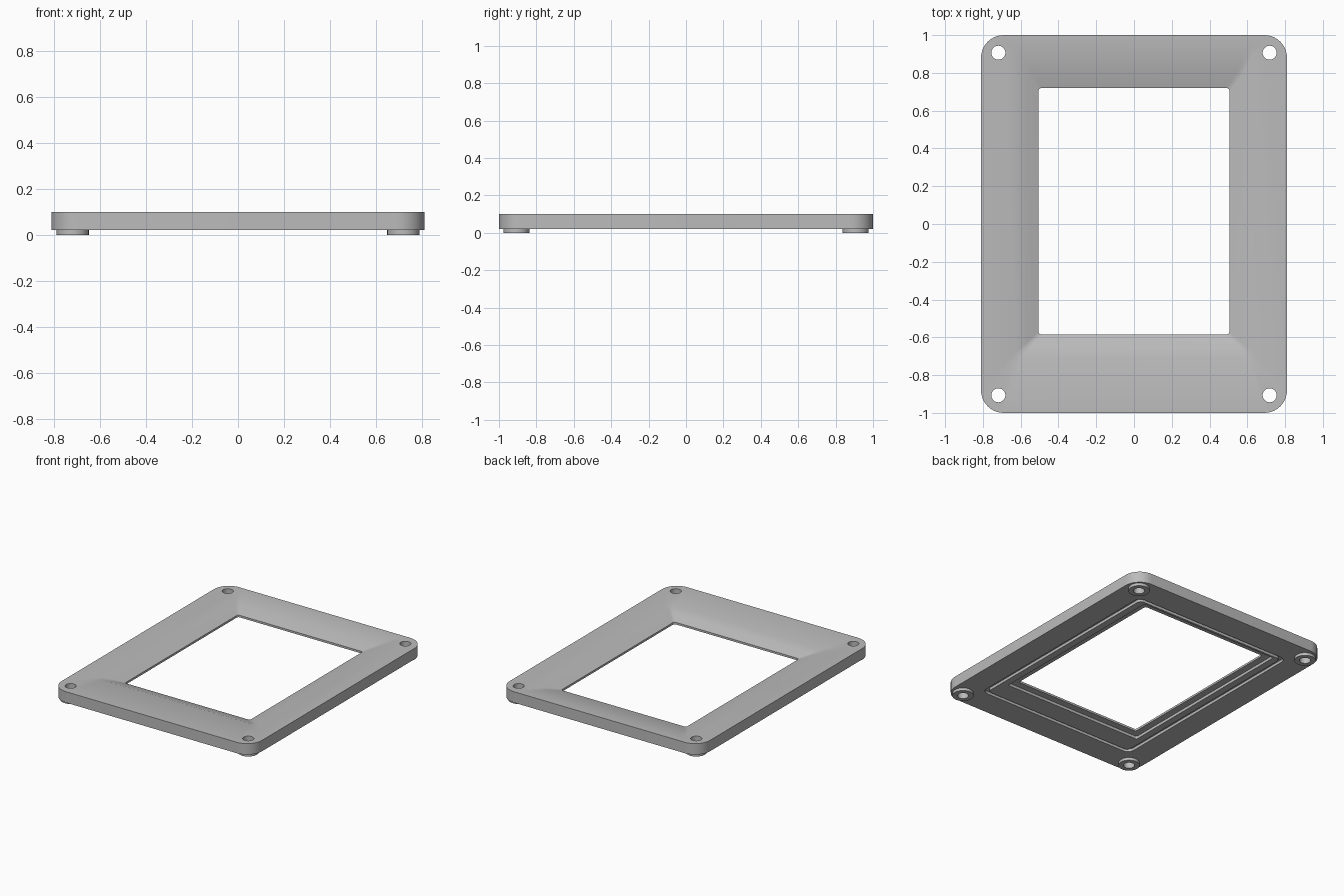
import bpy, bmesh, math

cube = bpy.data.objects.get("Cube")
if cube:
    bpy.data.objects.remove(cube, do_unlink=True)

GREY = (0.5, 0.5, 0.5, 1)
mat = bpy.data.materials.new("matte grey")
mat.use_nodes = True
mat.diffuse_color = GREY
mat.node_tree.nodes["Principled BSDF"].inputs["Base Color"].default_value = GREY


def make_object(name, bm):
    bmesh.ops.recalc_face_normals(bm, faces=bm.faces)
    mesh = bpy.data.meshes.new(name)
    bm.to_mesh(mesh)
    bm.free()
    mesh.materials.append(mat)
    obj = bpy.data.objects.new(name, mesh)
    bpy.context.collection.objects.link(obj)
    return obj


def rounded_ring(bm, half_x, front, back, radius, z, steps=10):
    """Loop of vertices around a rounded rectangle."""
    corners = [(1, back), (-1, back), (-1, front), (1, front)]
    ring = []
    for i, (sx, y) in enumerate(corners):
        cx = sx * (half_x - radius)
        cy = y - radius if y == back else y + radius
        for k in range(steps + 1):
            a = (i + k / steps) * math.pi / 2
            ring.append(bm.verts.new((cx + radius * math.cos(a), cy + radius * math.sin(a), z)))
    return ring


def circle_ring(bm, x, y, radius, z, sides=32):
    step = 2 * math.pi / sides
    return [bm.verts.new((x + radius * math.cos(i * step), y + radius * math.sin(i * step), z))
            for i in range(sides)]


def bridge(bm, a, b):
    n = len(a)
    for i in range(n):
        j = (i + 1) % n
        bm.faces.new((a[i], a[j], b[j], b[i]))


def smooth(obj):
    bpy.ops.object.select_all(action='DESELECT')
    obj.select_set(True)
    bpy.context.view_layer.objects.active = obj
    bpy.ops.object.shade_smooth_by_angle(angle=math.radians(20))


BOTTOM, TOP = 0.02, 0.1
# Closed cross-section: half width, front, back, corner radius, height
SECTION = [
    (0.81, -1, 1, 0.12, BOTTOM),              # outer wall
    (0.81, -1, 1, 0.12, TOP),
    (0.63, -0.71, 0.93, 0.03, TOP),           # sloping inner face
    (0.57, -0.65, 0.81, 0.02, 0.08),
    (0.505, -0.585, 0.72, 0.015, 0.055),      # window lip
    (0.505, -0.585, 0.72, 0.015, 0.04),
    (0.555, -0.635, 0.77, 0.01, 0.04),        # rabbet underneath
    (0.555, -0.635, 0.77, 0.01, BOTTOM),
    (0.605, -0.785, 0.785, 0.03, BOTTOM),     # seal groove
    (0.605, -0.785, 0.785, 0.03, 0.04),
    (0.635, -0.81, 0.81, 0.05, 0.04),
    (0.635, -0.81, 0.81, 0.05, BOTTOM),
]
bm = bmesh.new()
rings = [rounded_ring(bm, *row) for row in SECTION]
for i, ring in enumerate(rings):
    bridge(bm, ring, rings[(i + 1) % len(rings)])
frame = make_object("frame", bm)

# Screw holes through the corners
HOLE, FOOT = 0.037, 0.07
spots = [(sx * 0.718, sy * 0.907) for sx in (-1, 1) for sy in (-1, 1)]
bm = bmesh.new()
for x, y in spots:
    low = circle_ring(bm, x, y, HOLE, -0.1)
    high = circle_ring(bm, x, y, HOLE, 0.2)
    bridge(bm, low, high)
    bm.faces.new(low)
    bm.faces.new(high)
cutter = make_object("hole_cutter", bm)
cutter.hide_render = True
cut = frame.modifiers.new("holes", 'BOOLEAN')
cut.operation = 'DIFFERENCE'
cut.solver = 'EXACT'
cut.object = cutter
bpy.context.view_layer.objects.active = frame
frame.select_set(True)
bpy.ops.object.modifier_apply(modifier=cut.name)
bpy.data.objects.remove(cutter, do_unlink=True)
smooth(frame)

# Ring-shaped feet around the holes
for x, y in spots:
    bm = bmesh.new()
    loops = [circle_ring(bm, x, y, r, z) for r, z in
             ((FOOT, BOTTOM), (FOOT, 0), (HOLE, 0), (HOLE, BOTTOM))]
    for a, b in zip(loops, loops[1:]):
        bridge(bm, a, b)
    side = "left" if x > 0 else "right"
    end = "back" if y > 0 else "front"
    smooth(make_object(f"{end}_{side}_foot", bm))
